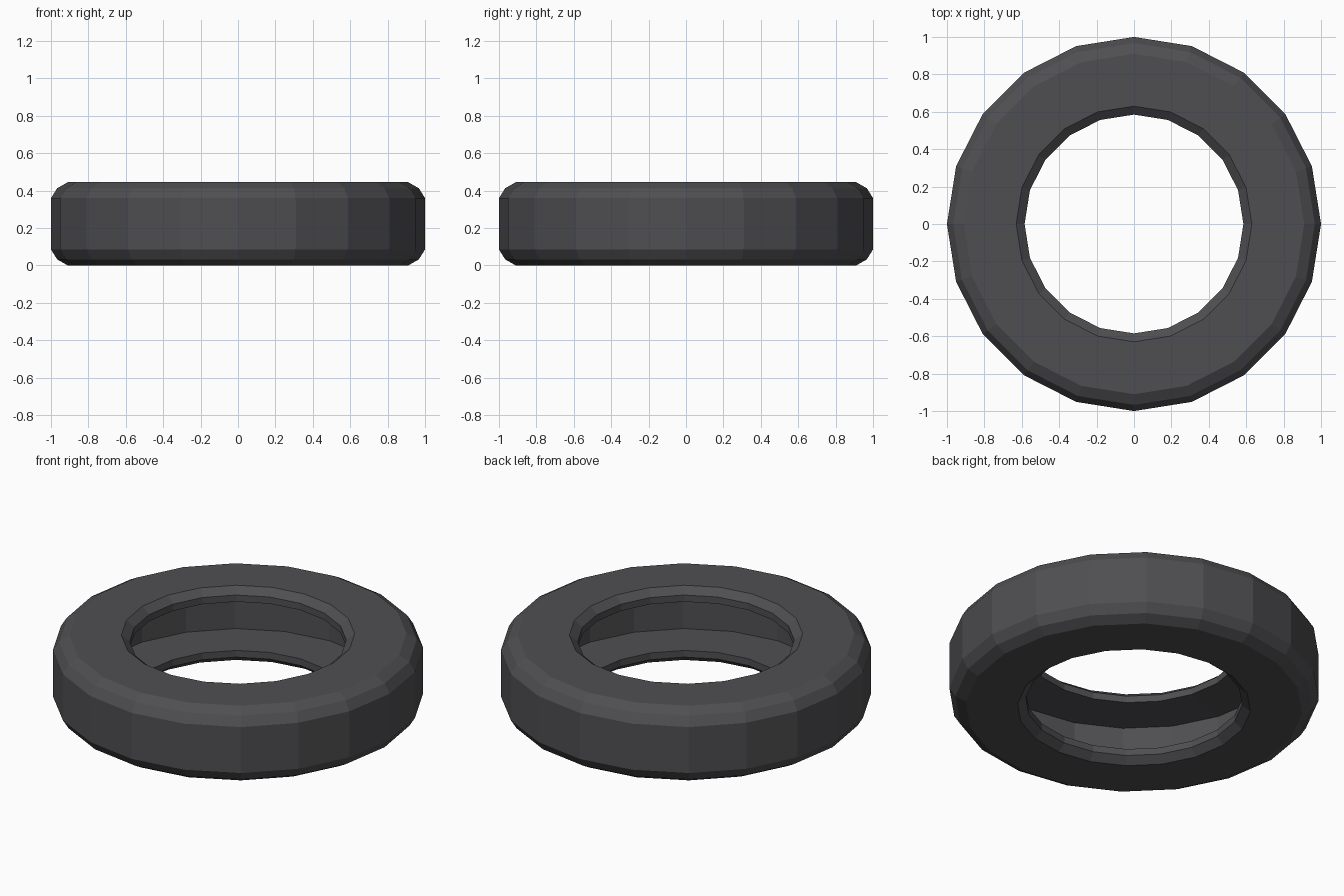
import bpy, bmesh, math

if "Cube" in bpy.data.objects:
    bpy.data.objects.remove(bpy.data.objects["Cube"])

SIDES = 20
MID = 0.2225  # half the tyre width

# Upper half of the cross-section as (radius, height above mid-plane):
# tread edge, rounded shoulder, sidewall, bead chamfer, bead lip, hollow inside
upper = [(1.0, 0.137), (0.967, 0.19), (0.91, MID), (0.63, MID),
         (0.585, 0.185), (0.585, 0.145), (0.86, 0.143)]
profile = [(r, MID + h) for r, h in upper] + [(r, MID - h) for r, h in reversed(upper)]

rubber = bpy.data.materials.new("dark grey rubber")
rubber.diffuse_color = (0.078, 0.076, 0.083, 1)
rubber.use_nodes = True
rubber.node_tree.nodes["Principled BSDF"].inputs["Base Color"].default_value = rubber.diffuse_color

# Revolve the closed profile around z
bm = bmesh.new()
rings = []
for i in range(SIDES):
    a = 2 * math.pi * i / SIDES
    rings.append([bm.verts.new((r * math.cos(a), r * math.sin(a), z)) for r, z in profile])
n = len(profile)
for i in range(SIDES):
    p, q = rings[i], rings[(i + 1) % SIDES]
    for j in range(n):
        k = (j + 1) % n
        bm.faces.new((p[j], q[j], q[k], p[k]))
bmesh.ops.recalc_face_normals(bm, faces=bm.faces)

mesh = bpy.data.meshes.new("tyre")
bm.to_mesh(mesh)
bm.free()
mesh.materials.append(rubber)
bpy.context.collection.objects.link(bpy.data.objects.new("tyre", mesh))
